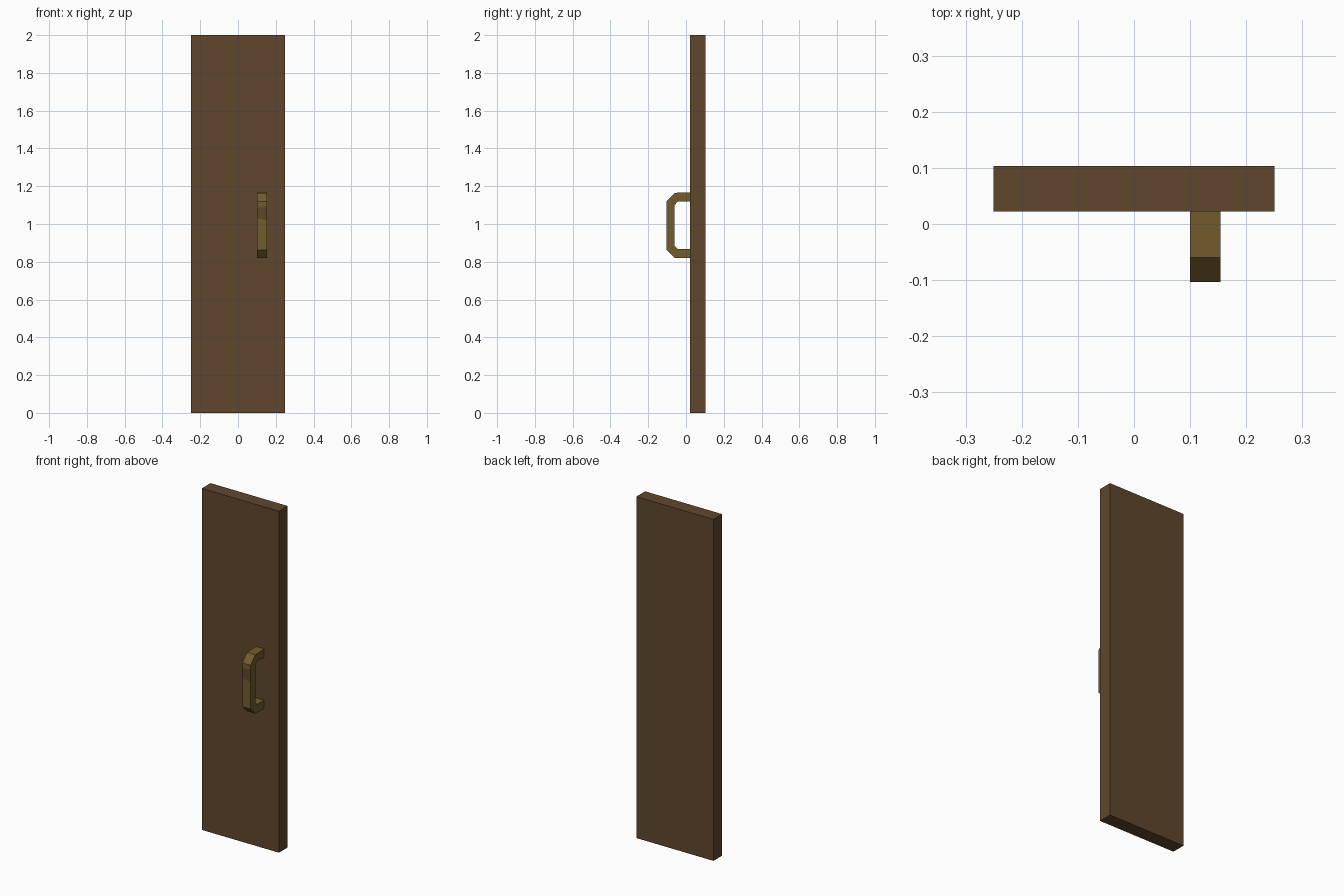
import bpy
import bmesh
from mathutils import Vector

if "Cube" in bpy.data.objects:
    bpy.data.objects.remove(bpy.data.objects["Cube"], do_unlink=True)


def material(name, rgb):
    mat = bpy.data.materials.new(name)
    mat.use_nodes = True
    mat.diffuse_color = (*rgb, 1)
    mat.node_tree.nodes["Principled BSDF"].inputs["Base Color"].default_value = (*rgb, 1)
    return mat


def add_object(name, bm, mats):
    bmesh.ops.recalc_face_normals(bm, faces=bm.faces)
    mesh = bpy.data.meshes.new(name)
    bm.to_mesh(mesh)
    bm.free()
    for mat in mats:
        mesh.materials.append(mat)
    obj = bpy.data.objects.new(name, mesh)
    bpy.context.collection.objects.link(obj)
    return obj


wood = material("brown wood", (0.117, 0.061, 0.026))
brass = material("dull brass", (0.171, 0.107, 0.027))

# Door panel
bm = bmesh.new()
bmesh.ops.create_cube(bm, size=1)
bmesh.ops.scale(bm, vec=(0.5, 0.081, 2), verts=bm.verts)
bmesh.ops.translate(bm, vec=(0, 0.0625, 1), verts=bm.verts)
add_object("door_panel", bm, [wood])

# Pull handle: paired outer and inner outline points (y, z), swept across x
outer = [(0.022, 1.168), (-0.06, 1.165), (-0.103, 1.12),
         (-0.103, 0.863), (-0.06, 0.82), (0.022, 0.82)]
inner = [(0.022, 1.12), (-0.043, 1.12), (-0.06, 1.1),
         (-0.06, 0.885), (-0.045, 0.868), (0.022, 0.868)]
bm = bmesh.new()
rings = []
for (oy, oz), (iy, iz) in zip(outer, inner):
    corners = [(0.1, oy, oz), (0.154, oy, oz), (0.154, iy, iz), (0.1, iy, iz)]
    rings.append([bm.verts.new(c) for c in corners])
for a, b in zip(rings, rings[1:]):
    for k in range(4):
        n = (k + 1) % 4
        bm.faces.new((a[k], a[n], b[n], b[k]))
bm.faces.new(rings[0])
bm.faces.new(rings[-1])
bm.normal_update()

# Brown patch cut into the front of the grip
def grip_faces():
    return [f for f in bm.faces if all(v.co.y < -0.1 for v in f.verts)]


for z, slope in ((1.092, 0.15), (1.025, -0.15)):
    faces = grip_faces()
    geom = set(faces)
    for f in faces:
        geom.update(f.edges, f.verts)
    bmesh.ops.bisect_plane(bm, geom=list(geom), plane_co=Vector((0.127, 0, z)),
                           plane_no=Vector((-slope, 0, 1)))
for f in grip_faces():
    if 1.02 < f.calc_center_median().z < 1.095:
        f.material_index = 1
add_object("pull_handle", bm, [brass, wood])
